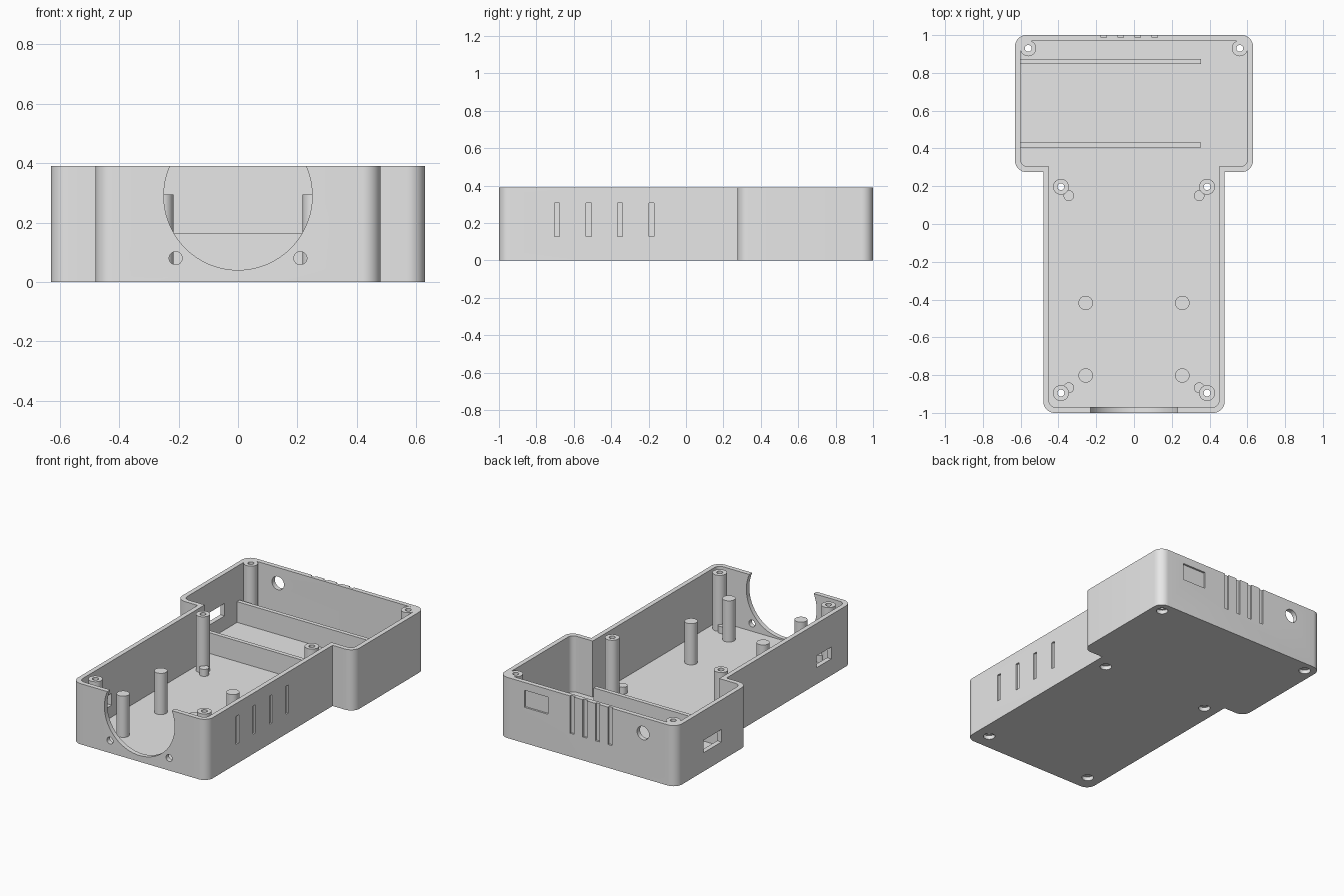
import bpy, bmesh, math
from mathutils import Vector, Matrix

if "Cube" in bpy.data.objects:
    bpy.data.objects.remove(bpy.data.objects["Cube"])

H, FLOOR, WALL = 0.39, 0.03, 0.03

grey = bpy.data.materials.new("plain_grey")
grey.diffuse_color = (0.8, 0.8, 0.8, 1)
grey.use_nodes = True
grey.node_tree.nodes["Principled BSDF"].inputs["Base Color"].default_value = grey.diffuse_color


def finish(bm, name):
    bmesh.ops.recalc_face_normals(bm, faces=bm.faces)
    me = bpy.data.meshes.new(name)
    bm.to_mesh(me)
    bm.free()
    me.materials.append(grey)
    ob = bpy.data.objects.new(name, me)
    bpy.context.collection.objects.link(ob)
    return ob


def smooth(ob):
    bpy.ops.object.select_all(action='DESELECT')
    ob.select_set(True)
    bpy.context.view_layer.objects.active = ob
    bpy.ops.object.shade_smooth_by_angle(angle=math.radians(30))


def add_box(bm, x0, x1, y0, y1, z0, z1):
    m = Matrix.Translation(((x0 + x1) / 2, (y0 + y1) / 2, (z0 + z1) / 2))
    bmesh.ops.create_cube(bm, size=1, matrix=m @ Matrix.Diagonal((x1 - x0, y1 - y0, z1 - z0, 1)))


def add_cyl(bm, a, b, r, seg=32):
    a, b = Vector(a), Vector(b)
    m = Matrix.Translation((a + b) / 2) @ (b - a).to_track_quat('Z', 'Y').to_matrix().to_4x4()
    bmesh.ops.create_cone(bm, cap_ends=True, segments=seg, radius1=r, radius2=r,
                          depth=(b - a).length, matrix=m)


def tee_prism(name, inset, radius, z0, z1):
    """Extruded T outline with rounded outer corners and sharp inner ones."""
    hx, bx, neck = 0.63 - inset, 0.48 - inset, 0.275 + inset
    half = [(bx, -1 + inset, radius), (bx, neck, 0), (hx, neck, radius), (hx, 1 - inset, radius)]
    corners = half + [(-x, y, r) for x, y, r in reversed(half)]
    pts = []
    for i, (x, y, r) in enumerate(corners):
        p = Vector((x, y))
        if r == 0:
            pts.append(p)
            continue
        u = (Vector(corners[i - 1][:2]) - p).normalized()
        v = (Vector(corners[(i + 1) % len(corners)][:2]) - p).normalized()
        c = p + (u + v) * r
        for k in range(11):
            t = k / 10 * math.pi / 2
            pts.append(c - v * r * math.cos(t) - u * r * math.sin(t))
    bm = bmesh.new()
    face = bm.faces.new([bm.verts.new((p.x, p.y, z0)) for p in pts])
    ext = bmesh.ops.extrude_face_region(bm, geom=[face])
    bmesh.ops.translate(bm, vec=(0, 0, z1 - z0),
                        verts=[g for g in ext['geom'] if isinstance(g, bmesh.types.BMVert)])
    return finish(bm, name)


def cut(ob, cutters):
    for c in cutters:
        c.hide_render = True
        m = ob.modifiers.new("cut", 'BOOLEAN')
        m.operation, m.solver, m.object = 'DIFFERENCE', 'EXACT', c
    bpy.context.view_layer.update()
    me = bpy.data.meshes.new_from_object(ob.evaluated_get(bpy.context.evaluated_depsgraph_get()))
    ob.modifiers.clear()
    ob.data = me
    for c in cutters:
        bpy.data.objects.remove(c)


screws = [(s * x, y) for s in (-1, 1) for x, y in ((0.56, 0.93), (0.387, 0.197), (0.387, -0.895))]

# Case shell and its cavity
shell = tee_prism("case_shell", 0, 0.06, 0, H)
cavity = tee_prism("cavity_cutter", WALL, 0.035, FLOOR, H + 0.1)

# Openings and grooves
bm = bmesh.new()
add_cyl(bm, (0, -1.1, 0.29), (0, -0.95, 0.29), 0.25, 96)            # round front opening
for s in (-1, 1):
    add_cyl(bm, (s * 0.21, -1.1, 0.08), (s * 0.21, -0.95, 0.08), 0.022)
add_cyl(bm, (-0.395, 0.94, 0.29), (-0.395, 1.1, 0.29), 0.043)       # back cable hole
add_box(bm, 0.28, 0.45, 0.988, 1.1, 0.23, 0.34)                     # back label recess
for x in (-0.16, -0.07, 0.02, 0.11):                                # back grooves
    add_box(bm, x - 0.015, x + 0.015, 0.988, 1.1, 0.15, H + 0.1)
for y in (-0.69, -0.52, -0.353, -0.185):                            # right side grooves
    add_box(bm, 0.468, 0.6, y - 0.014, y + 0.014, 0.127, 0.307)
add_box(bm, -0.6, -0.43, -0.79, -0.64, 0.106, 0.182)                # left body port
add_box(bm, -0.75, -0.58, 0.54, 0.72, 0.12, 0.2)                    # left head port
for x, y in screws:                                                 # screw head bores
    add_cyl(bm, (x, y, -0.1), (x, y, 0.1), 0.035)
openings = finish(bm, "opening_cutter")
cut(shell, [cavity, openings])
smooth(shell)

# Hollow screw posts, ringed walls built from a spun profile
for x, y in screws:
    bm = bmesh.new()
    n = 32
    prof = [(0.018, 0.025), (0.042, 0.025), (0.042, H), (0.018, H)]
    rings = [[bm.verts.new((x + r * math.cos(2 * math.pi * k / n),
                            y + r * math.sin(2 * math.pi * k / n), z)) for r, z in prof]
             for k in range(n)]
    for k in range(n):
        a, b = rings[k], rings[(k + 1) % n]
        for j in range(4):
            bm.faces.new((a[j], b[j], b[(j + 1) % 4], a[(j + 1) % 4]))
    smooth(finish(bm, "screw_post"))

# Board support posts and short locating pegs
for s in (-1, 1):
    for name, x, y, r, top in (("support_post", 0.256, -0.418, 0.038, 0.295),
                               ("support_post", 0.256, -0.802, 0.038, 0.295),
                               ("locating_peg", 0.345, 0.15, 0.028, 0.075),
                               ("locating_peg", 0.345, -0.867, 0.028, 0.075)):
        bm = bmesh.new()
        add_cyl(bm, (s * x, y, 0.02), (s * x, y, top), r)
        smooth(finish(bm, name))

# Divider ribs across the head
for y in (0.418, 0.861):
    bm = bmesh.new()
    add_box(bm, -0.605, 0.355, y - 0.0135, y + 0.0135, 0.02, 0.163)
    finish(bm, "divider_rib")
